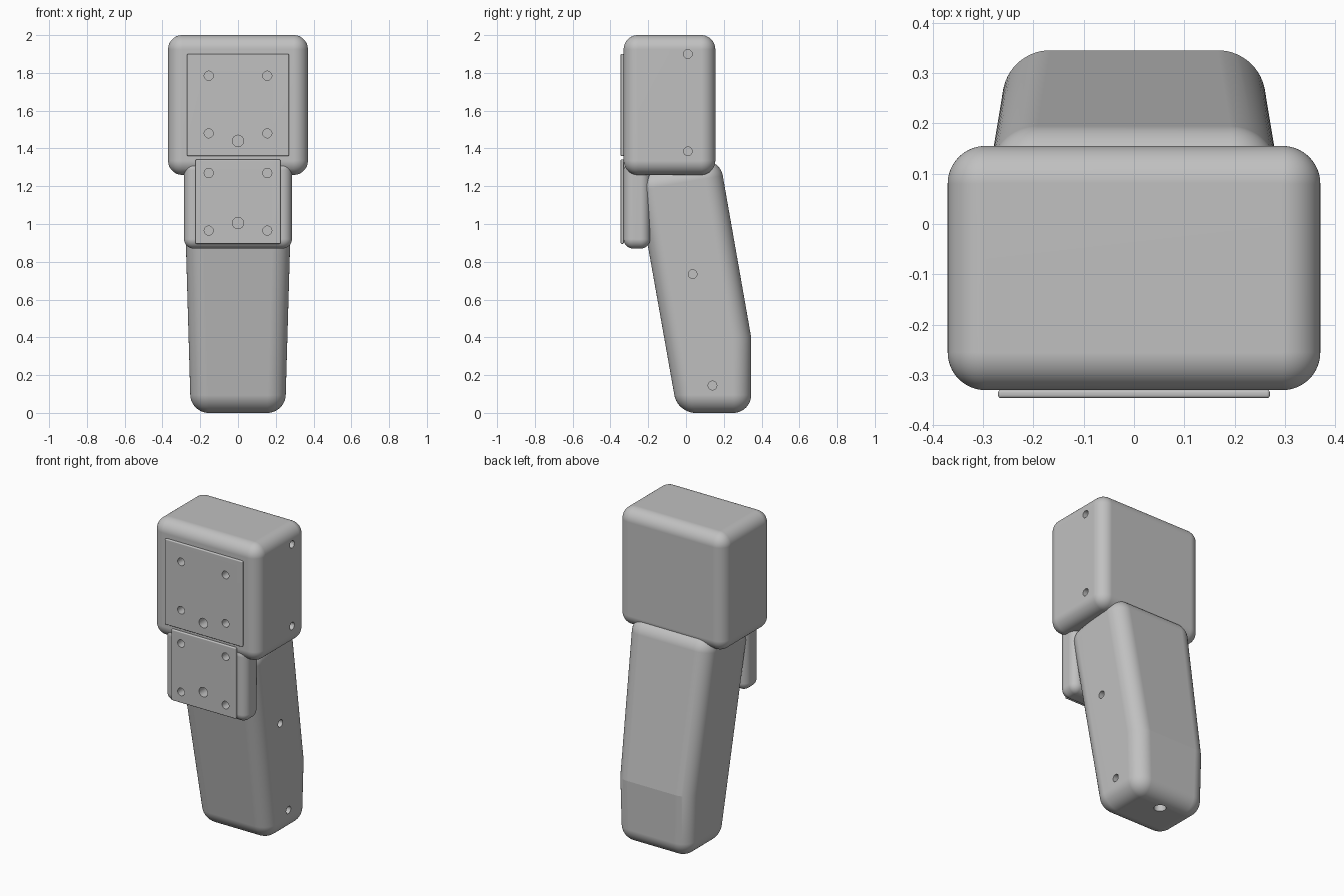
import bpy, bmesh, math
from mathutils import Vector

old = bpy.data.objects.get("Cube")
if old:
    bpy.data.objects.remove(old, do_unlink=True)

grey = bpy.data.materials.new("plain grey")
grey.use_nodes = True
GREY = (0.53, 0.53, 0.53, 1)
grey.diffuse_color = GREY
grey.node_tree.nodes["Principled BSDF"].inputs["Base Color"].default_value = GREY


def activate(ob):
    bpy.ops.object.select_all(action="DESELECT")
    ob.select_set(True)
    bpy.context.view_layer.objects.active = ob


def apply(ob, mod):
    activate(ob)
    bpy.ops.object.modifier_apply(modifier=mod.name)


def prism(name, profile, half_width, radius, segments):
    """Side profile (y, z) spanned across x, with rounded edges."""
    bm = bmesh.new()
    sides = [[bm.verts.new((s * half_width(z), y, z)) for y, z in profile] for s in (-1, 1)]
    for ring in sides:
        bm.faces.new(ring)
    n = len(profile)
    for i in range(n):
        j = (i + 1) % n
        bm.faces.new((sides[0][i], sides[0][j], sides[1][j], sides[1][i]))
    bmesh.ops.recalc_face_normals(bm, faces=bm.faces)
    mesh = bpy.data.meshes.new(name)
    bm.to_mesh(mesh)
    bm.free()
    mesh.materials.append(grey)
    ob = bpy.data.objects.new(name, mesh)
    bpy.context.collection.objects.link(ob)
    mod = ob.modifiers.new("Round", "BEVEL")
    mod.width = radius
    mod.segments = segments
    mod.limit_method = "ANGLE"
    mod.angle_limit = math.radians(30)
    apply(ob, mod)
    return ob


def box(name, half_x, y0, y1, z0, z1, radius, segments=16):
    return prism(name, [(y0, z0), (y1, z0), (y1, z1), (y0, z1)],
                 lambda z: half_x, radius, segments)


def drill(targets, mouth, inward, radius, depth):
    """Cut a round blind hole starting just outside the mouth point."""
    direction = Vector(inward)
    lead = 0.02
    bpy.ops.mesh.primitive_cylinder_add(
        vertices=32, radius=radius, depth=depth + lead,
        location=Vector(mouth) + direction * (depth - lead) / 2,
        rotation=direction.to_track_quat("Z", "Y").to_euler())
    cutter = bpy.context.object
    cutter.hide_render = True
    cutter.data.materials.append(grey)
    for ob in targets:
        mod = ob.modifiers.new("Hole", "BOOLEAN")
        mod.operation = "DIFFERENCE"
        mod.solver = "EXACT"
        mod.object = cutter
        apply(ob, mod)
    bpy.data.objects.remove(cutter, do_unlink=True)


# Main bodies
head = box("head_block", 0.37, -0.33, 0.155, 1.26, 2.0, 0.075)
neck = box("neck_block", 0.285, -0.33, -0.19, 0.87, 1.335, 0.05)
handle = prism("slanted_handle",
               [(-0.045, 0), (0.345, 0), (0.345, 0.4), (0.178, 1.35), (-0.27, 1.27)],
               lambda z: 0.25 + 0.029 * z, 0.095, 16)

# Thin front plates
upper_plate = box("upper_plate", 0.27, -0.346, -0.329, 1.36, 1.90, 0.006, 3)
lower_plate = box("lower_plate", 0.225, -0.346, -0.329, 0.895, 1.342, 0.006, 3)

# Front holes: four small corners and one larger centre hole per plate
FRONT = (0, 1, 0)
for targets, heights, centre in (((upper_plate, head), (1.785, 1.48), 1.44),
                                 ((lower_plate, neck, head), (1.27, 0.965), 1.005)):
    for z in heights:
        for x in (-0.155, 0.155):
            drill(targets, (x, -0.346, z), FRONT, 0.024, 0.1)
    drill(targets, (0, -0.346, centre), FRONT, 0.03, 0.1)

# Left side holes
for ob, x, y, z in ((head, 0.37, 0.01, 1.90), (head, 0.37, 0.01, 1.385),
                    (handle, 0.27, 0.035, 0.735), (handle, 0.255, 0.14, 0.145)):
    drill((ob,), (x, y, z), (-1, 0, 0), 0.023, 0.08)

# Bottom hole
drill((handle,), (0, 0.23, 0), (0, 0, 1), 0.035, 0.1)

# Smooth the rounded edges, keep plane breaks crisp
for ob in (head, neck, handle, upper_plate, lower_plate):
    activate(ob)
    limit = 35 if "plate" in ob.name else 9
    for poly in ob.data.polygons:
        poly.material_index = 0
    bpy.ops.object.shade_smooth_by_angle(angle=math.radians(limit))
    mod = ob.modifiers.new("Flat Faces", "WEIGHTED_NORMAL")
    mod.keep_sharp = True
